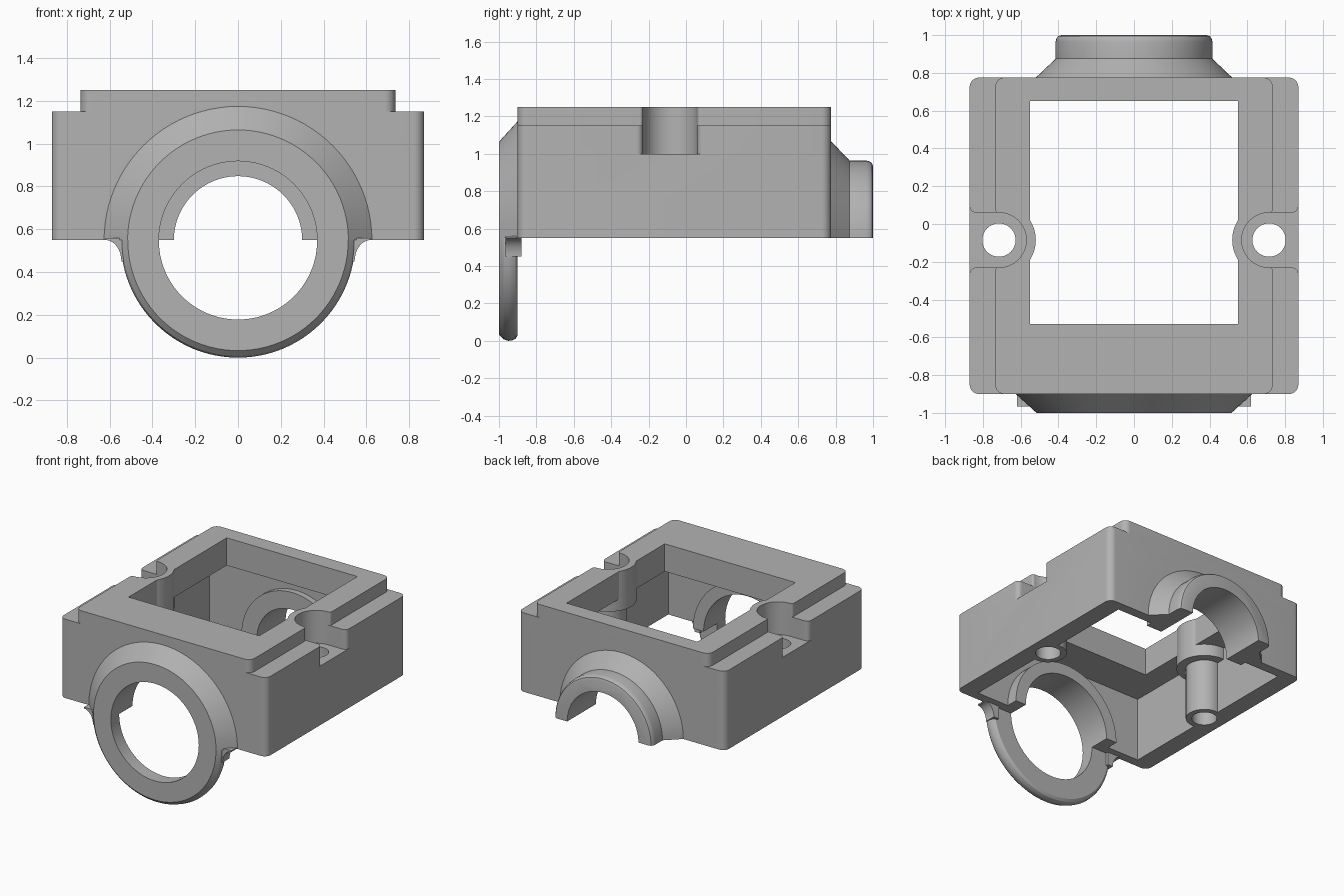
import bpy, bmesh, math
from mathutils import Vector, Matrix

cube = bpy.data.objects.get("Cube")
if cube:
    bpy.data.objects.remove(cube, do_unlink=True)

AXIS_Z = 0.548           # height of the bore axis
BASE_Z = 0.55            # underside of the housing
SCREW = Vector((0.715, -0.085))
SLOT_R = 0.145

grey = bpy.data.materials.new("machined_grey")
grey.use_nodes = True
grey.diffuse_color = (0.45, 0.45, 0.45, 1)
grey.node_tree.nodes["Principled BSDF"].inputs["Base Color"].default_value = grey.diffuse_color


def finish(name, bm):
    bmesh.ops.recalc_face_normals(bm, faces=bm.faces)
    mesh = bpy.data.meshes.new(name)
    bm.to_mesh(mesh)
    bm.free()
    mesh.materials.append(grey)
    obj = bpy.data.objects.new(name, mesh)
    bpy.context.collection.objects.link(obj)
    return obj


def combine(target, tool, operation):
    """Apply a boolean and discard the tool."""
    mod = target.modifiers.new("boolean", 'BOOLEAN')
    mod.operation, mod.solver, mod.object = operation, 'EXACT', tool
    bpy.context.view_layer.objects.active = target
    bpy.ops.object.modifier_apply(modifier=mod.name)
    bpy.data.objects.remove(tool, do_unlink=True)


def prism(name, outline, low, high, axis='Z'):
    """Extrude a flat outline along z, or along y when it is an x-z outline."""
    place = (lambda a, b, h: (a, b, h)) if axis == 'Z' else (lambda a, b, h: (a, h, b))
    bm = bmesh.new()
    rings = [[bm.verts.new(place(a, b, h)) for a, b in outline] for h in (low, high)]
    bm.faces.new(rings[0])
    bm.faces.new(rings[1])
    n = len(outline)
    for i in range(n):
        j = (i + 1) % n
        bm.faces.new((rings[0][i], rings[0][j], rings[1][j], rings[1][i]))
    return finish(name, bm)


def box(name, x0, x1, y0, y1, z0, z1):
    return prism(name, [(x0, y0), (x1, y0), (x1, y1), (x0, y1)], z0, z1)


def post(name, x, y, r, z0, z1, steps=64):
    ring = [(x + r * math.cos(math.tau * i / steps), y + r * math.sin(math.tau * i / steps))
            for i in range(steps)]
    return prism(name, ring, z0, z1)


def revolve(name, profile, steps=96):
    """Solid of revolution about the bore axis from (radius, y) points."""
    bm = bmesh.new()
    rings = [[bm.verts.new((r * math.cos(math.tau * i / steps), y,
                            AXIS_Z + r * math.sin(math.tau * i / steps)))
              for i in range(steps)] for r, y in profile]
    for a, b in zip(rings, rings[1:]):
        for i in range(steps):
            j = (i + 1) % steps
            bm.faces.new((a[i], a[j], b[j], b[i]))
    bm.faces.new(rings[0])
    bm.faces.new(rings[-1])
    return finish(name, bm)


def upper_half(obj):
    combine(obj, box("lower_cutter", -2, 2, -2, 2, -1, BASE_Z), 'DIFFERENCE')
    return obj


def rounded(points, steps=8):
    """Round right-angled corners given as (x, y, radius)."""
    out = []
    for k, (x, y, r) in enumerate(points):
        p = Vector((x, y))
        if r == 0:
            out.append(tuple(p))
            continue
        before = (Vector(points[k - 1][:2]) - p).normalized()
        after = (Vector(points[(k + 1) % len(points)][:2]) - p).normalized()
        centre = p + r * (before + after)
        for i in range(steps + 1):
            t = math.pi / 2 * i / steps
            out.append(tuple(centre - r * (after * math.cos(t) + before * math.sin(t))))
    return out


def footprint(width, slotted, lip=0.0):
    """Plan outline of one tier, with a screw slot in each side if wanted."""
    side = [(width, -0.9, 0.05)]
    if slotted:
        side.append((width, SCREW.y - SLOT_R, lip))
        for i in range(33):
            t = -math.pi / 2 - math.pi * i / 32
            side.append((SCREW.x + SLOT_R * math.cos(t), SCREW.y + SLOT_R * math.sin(t), 0))
        side.append((width, SCREW.y + SLOT_R, lip))
    side.append((width, 0.775, 0.05))
    return rounded(side + [(-x, y, r) for x, y, r in reversed(side)])


# Housing: plain block, slotted shoulder tier, narrower slotted top
housing = prism("bearing_housing", footprint(0.87, False), BASE_Z, 1.0)
combine(housing, prism("shoulder", footprint(0.87, True, 0.035), 1.0, 1.15), 'UNION')
combine(housing, prism("raised_top", footprint(0.735, True, 0.018), 1.15, 1.25), 'UNION')

# Cavity with top window, leaving screw posts and bore bosses standing
cavity = box("cavity", -0.73, 0.73, -0.83, 0.70, 0.4, 1.04)
combine(cavity, box("window", -0.55, 0.55, -0.53, 0.65, 0.9, 1.4), 'UNION')
for s in (-1, 1):
    combine(cavity, post("screw_boss", s * SCREW.x, SCREW.y, 0.195, 0.95, 1.5), 'DIFFERENCE')
    combine(cavity, post("screw_tube", s * SCREW.x, SCREW.y, 0.13, 0.3, 1.0), 'DIFFERENCE')
combine(cavity, revolve("front_inner_boss", [(0.46, -0.95), (0.46, -0.74)]), 'DIFFERENCE')
combine(cavity, revolve("back_inner_boss", [(0.43, 0.655), (0.43, 0.8)]), 'DIFFERENCE')
combine(housing, cavity, 'DIFFERENCE')

# Front collar: cone above, round-edged ring below
cone = upper_half(revolve("front_cone", [(0.516, -1), (0.626, -0.9), (0.55, -0.87)]))
combine(housing, cone, 'UNION')
ring = revolve("front_ring", [(0.515, -1), (0.523, -0.992), (0.54, -0.975), (0.548, -0.95),
                              (0.546, -0.93), (0.538, -0.912), (0.52, -0.9)])
combine(housing, ring, 'UNION')

# Small fillets where the ring leaves the housing
for s in (-1, 1):
    curve = [(0.62 - 0.075 * math.sin(t), 0.45 + 0.1 * math.cos(t))
             for t in [math.pi / 2 * i / 8 for i in range(9)]]
    web = [(s * x, z) for x, z in curve + [(0.5, 0.45), (0.5, 0.56), (0.62, 0.56)]]
    combine(housing, prism("ring_fillet", web, -0.965, -0.88, 'Y'), 'UNION')

# Back collar: half cone leading to a half sleeve with a rounded rim
sleeve = revolve("back_sleeve", [(0.45, 0.74), (0.52, 0.775), (0.415, 0.875), (0.415, 0.965),
                                 (0.411, 0.982), (0.402, 0.994), (0.385, 1.0)])
combine(housing, upper_half(sleeve), 'UNION')

# Bores and screw holes
combine(housing, revolve("front_bore", [(0.37, -1.2), (0.37, -0.6)]), 'DIFFERENCE')
combine(housing, revolve("back_bore", [(0.30, 0.5), (0.30, 1.2)]), 'DIFFERENCE')
for s in (-1, 1):
    combine(housing, post("screw_hole", s * SCREW.x, SCREW.y, 0.088, 0.3, 1.4), 'DIFFERENCE')

# Smooth the round surfaces and keep the edges crisp
bpy.ops.object.select_all(action='DESELECT')
housing.select_set(True)
bpy.context.view_layer.objects.active = housing
bpy.ops.object.shade_smooth_by_angle(angle=math.radians(25))
